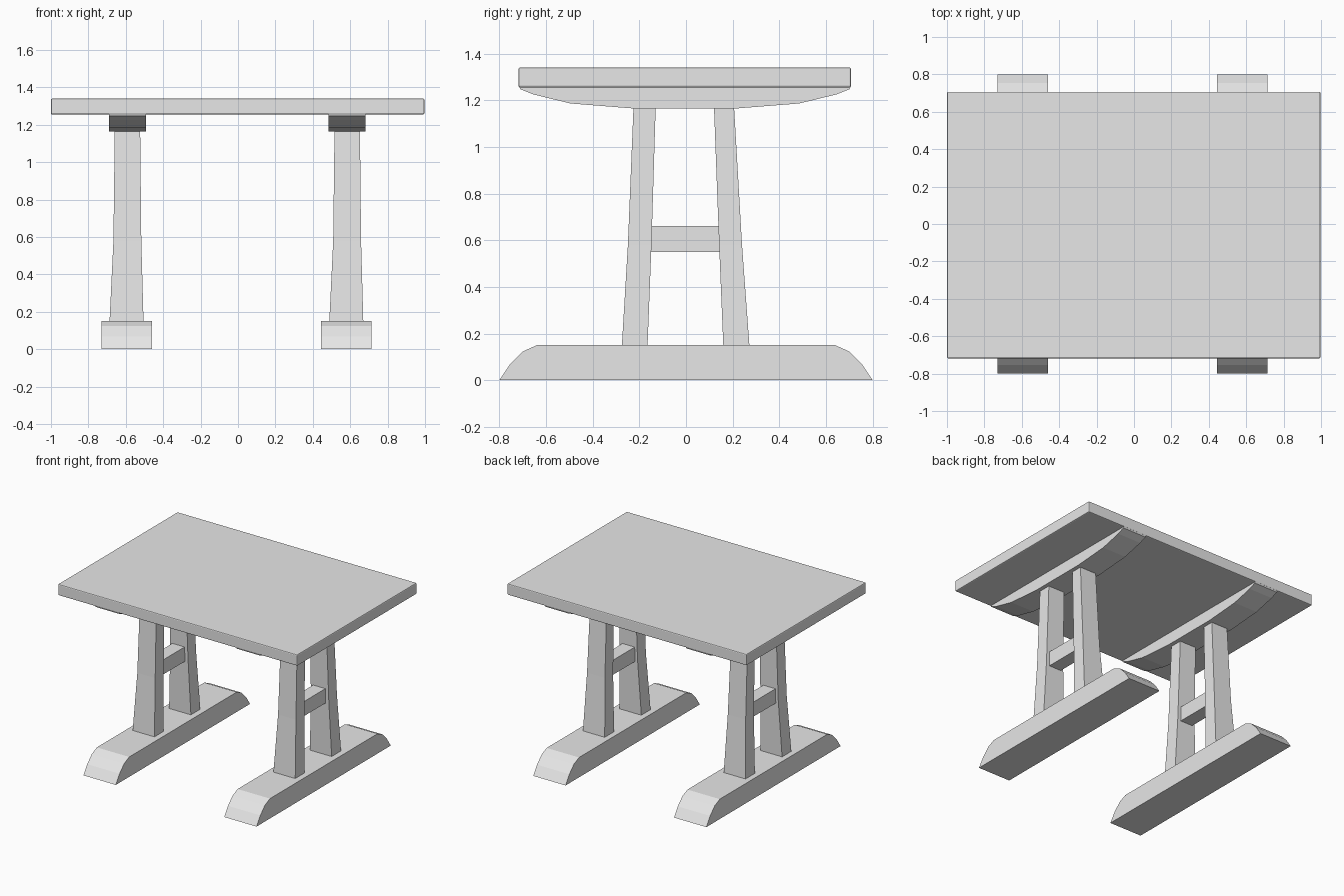
import bpy
import bmesh

cube = bpy.data.objects.get("Cube")
if cube:
    bpy.data.objects.remove(cube, do_unlink=True)

# One plain grey for the whole table
GREY = (0.8, 0.8, 0.8, 1.0)
grey = bpy.data.materials.new("plain_grey")
grey.use_nodes = True
grey.diffuse_color = GREY
grey.node_tree.nodes["Principled BSDF"].inputs["Base Color"].default_value = GREY


def loft(name, rings):
    """Skin equal-length rings of points and cap both ends."""
    bm = bmesh.new()
    loops = [[bm.verts.new(p) for p in ring] for ring in rings]
    n = len(loops[0])
    for low, high in zip(loops, loops[1:]):
        for i in range(n):
            j = (i + 1) % n
            bm.faces.new((low[i], low[j], high[j], high[i]))
    bm.faces.new(loops[0][::-1])
    bm.faces.new(loops[-1])
    bmesh.ops.recalc_face_normals(bm, faces=bm.faces)
    mesh = bpy.data.meshes.new(name)
    bm.to_mesh(mesh)
    bm.free()
    mesh.materials.append(grey)
    obj = bpy.data.objects.new(name, mesh)
    bpy.context.collection.objects.link(obj)
    return obj


def ring(x0, x1, y0, y1, z):
    return [(x0, y0, z), (x1, y0, z), (x1, y1, z), (x0, y1, z)]


def slab(name, x0, x1, half_profile, y_shift=0.0):
    """Extrude a side profile, mirrored front to back, along x."""
    profile = half_profile + [(-y, z) for y, z in reversed(half_profile)]
    return loft(name, [[(x, y + y_shift, z) for y, z in profile] for x in (x0, x1)])


# Table top with slightly eased edges
top = loft("table_top", [ring(-1, 0.997, -0.718, 0.707, z) for z in (1.255, 1.34)])
bevel = top.modifiers.new("eased_edges", "BEVEL")
bevel.width = 0.007
bevel.segments = 2

FOOT = [(-0.8, 0), (-0.755, 0.067), (-0.7, 0.123), (-0.64, 0.15)]
BEARER = [(-0.71, 1.258), (-0.705, 1.247), (-0.65, 1.225), (-0.49, 1.186), (-0.225, 1.165)]

# Two matching trestles
for side, x in (("right", -0.595), ("left", 0.58)):
    slab(side + "_foot", x - 0.135, x + 0.135, FOOT)
    slab(side + "_bearer", x - 0.095, x + 0.102, BEARER, -0.005)

    # Tapered legs leaning towards each other, flared at the bottom
    x_spans = [(-0.092, 0.09, 0.145), (-0.071, 0.078, 0.58), (-0.064, 0.072, 1.17)]
    y_spans = {
        "front": [(-0.275, -0.165), (-0.249, -0.148), (-0.225, -0.13)],
        "back": [(0.16, 0.272), (0.142, 0.24), (0.12, 0.206)],
    }
    for end, spans in y_spans.items():
        loft(f"{side}_{end}_leg",
             [ring(x + a, x + b, y0, y1, z)
              for (a, b, z), (y0, y1) in zip(x_spans, spans)])

    # Short rail joining the pair of legs
    loft(side + "_rail",
         [ring(x - 0.05, x + 0.052, -0.16, 0.155, z) for z in (0.55, 0.66)])
